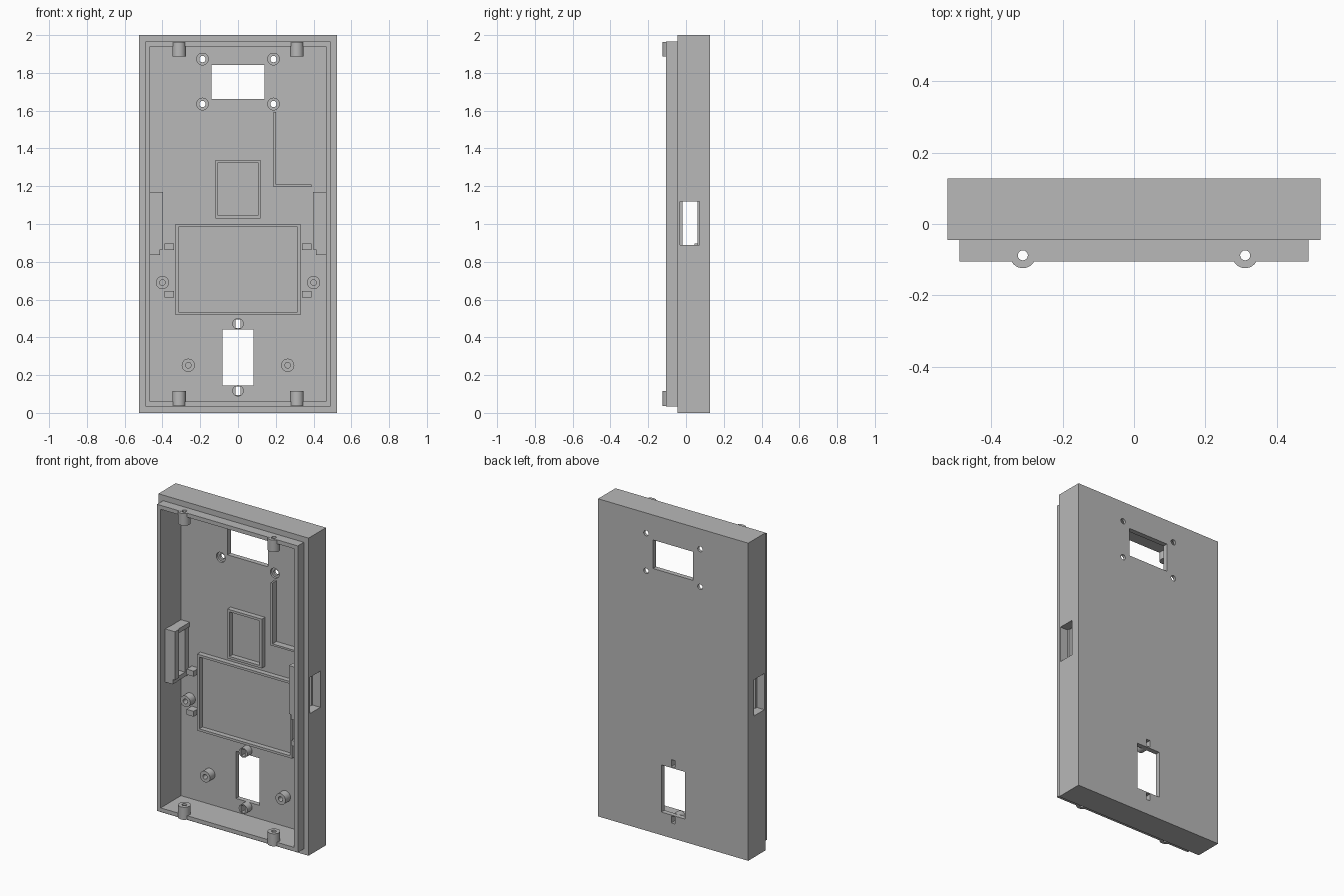
import bpy, math
from mathutils import Matrix

cube = bpy.data.objects.get("Cube")
if cube:
    bpy.data.objects.remove(cube, do_unlink=True)

grey = bpy.data.materials.new("plain grey")
grey.use_nodes = True
COLOUR = (0.48, 0.48, 0.48, 1)
grey.diffuse_color = COLOUR
grey.node_tree.nodes["Principled BSDF"].inputs["Base Color"].default_value = COLOUR

FLOOR = 0.097   # inner face of the back panel
BACK = 0.128


def finish(ob, name):
    ob.name = name
    ob.data.name = name
    ob.data.materials.clear()
    ob.data.materials.append(grey)
    return ob


def box(name, x, y, z):
    """Box from (low, high) ranges."""
    bpy.ops.mesh.primitive_cube_add(size=1)
    ob = bpy.context.object
    size = [r[1] - r[0] for r in (x, y, z)]
    mid = [(r[1] + r[0]) / 2 for r in (x, y, z)]
    ob.data.transform(Matrix.Translation(mid) @ Matrix.Diagonal(size + [1]))
    return finish(ob, name)


def cylinder(name, radius, centre, length, axis="Z"):
    bpy.ops.mesh.primitive_cylinder_add(vertices=32, radius=radius, depth=length)
    ob = bpy.context.object
    turn = Matrix.Rotation(math.pi / 2, 4, "X") if axis == "Y" else Matrix()
    ob.data.transform(Matrix.Translation(centre) @ turn)
    return finish(ob, name)


def peg(name, radius, x, z, front, back):
    return cylinder(name, radius, (x, (front + back) / 2, z), back - front, "Y")


def combine(ob, other, operation="DIFFERENCE"):
    """Apply a boolean and discard the helper."""
    mod = ob.modifiers.new("cut", "BOOLEAN")
    mod.operation, mod.solver, mod.object = operation, "EXACT", other
    bpy.context.view_layer.update()
    graph = bpy.context.evaluated_depsgraph_get()
    mesh = bpy.data.meshes.new_from_object(ob.evaluated_get(graph))
    ob.modifiers.clear()
    ob.data = mesh
    bpy.data.objects.remove(other, do_unlink=True)
    return finish(ob, ob.name)


def frame(name, x, z, wall, height):
    ob = box(name, x, (FLOOR - height, FLOOR + 0.005), z)
    return combine(ob, box("hole", (x[0] + wall, x[1] - wall), (-0.2, 0.2),
                           (z[0] + wall, z[1] - wall)))


def smooth(ob):
    bpy.ops.object.select_all(action="DESELECT")
    ob.select_set(True)
    bpy.context.view_layer.objects.active = ob
    bpy.ops.object.shade_smooth_by_angle(angle=math.radians(30))


# Case shell: stepped tray with a narrower front lip
shell = box("case_shell", (-0.523, 0.523), (-0.045, BACK), (0, 2))
combine(shell, box("lip", (-0.49, 0.49), (-0.105, 0.05), (0.035, 1.965)), "UNION")
combine(shell, box("cavity", (-0.465, 0.465), (-0.3, FLOOR), (0.06, 1.94)))

# Closing bosses on the lip, with vertical screw holes
for x in (-0.312, 0.312):
    for low, high in ((0.036, 0.115), (1.888, 1.964)):
        combine(shell, cylinder("boss", 0.036, (x, -0.088, (low + high) / 2),
                                high - low), "UNION")
    combine(shell, cylinder("drill", 0.014, (x, -0.088, 1), 3))

# Openings in the back panel and both sides
combine(shell, box("screen_hole", (-0.14, 0.14), (0, 0.3), (1.663, 1.843)))
combine(shell, box("lower_hole", (-0.082, 0.082), (0, 0.3), (0.145, 0.442)))
combine(shell, box("side_hole", (-1, 1), (-0.033, 0.072), (0.89, 1.118)))

# Counterbored screw holes around the screen opening
for x in (-0.188, 0.188):
    for z in (1.635, 1.873):
        combine(shell, peg("drill", 0.017, x, z, 0, 0.3))
        combine(shell, peg("counterbore", 0.031, x, z, 0, FLOOR + 0.014))

# Slots beside the lower opening, each with a slotted standoff
for label, z in (("upper", 0.472), ("lower", 0.117)):
    post = peg(label + "_slot_standoff", 0.03, 0, z, 0.05, FLOOR + 0.005)
    for target in (shell, post):
        combine(target, box("slot", (-0.013, 0.013), (0, 0.3), (z - 0.022, z + 0.022)))
    smooth(post)
smooth(shell)

# Raised frames and corner rail on the back panel
frame("large_frame", (-0.33, 0.33), (0.518, 1.0), 0.015, 0.032)
frame("small_frame", (-0.12, 0.12), (1.03, 1.34), 0.015, 0.032)
box("rail_upright", (0.188, 0.2), (FLOOR - 0.04, FLOOR + 0.005), (1.197, 1.592))
box("rail_foot", (0.188, 0.39), (FLOOR - 0.04, FLOOR + 0.005), (1.197, 1.209))

for side, s in (("left", 1), ("right", -1)):
    def span(a, b):
        return tuple(sorted((a * s, b * s)))

    # Hollow standoffs
    for label, x, z in (("middle", 0.4, 0.69), ("lower", 0.263, 0.252)):
        post = peg(f"{side}_{label}_standoff", 0.035, x * s, z, 0.047, FLOOR + 0.005)
        combine(post, peg("drill", 0.015, x * s, z, 0, FLOOR))
        smooth(post)

    # Small support blocks
    for label, z in (("upper", 0.88), ("lower", 0.627)):
        box(f"{side}_{label}_block", span(0.34, 0.39), (0.045, FLOOR + 0.005),
            (z - 0.017, z + 0.017))

    # Bracket around the side opening
    box(f"{side}_bracket_plate", span(0.397, 0.47), (-0.06, -0.018), (0.865, 1.17))
    box(f"{side}_bracket_tab", span(0.412, 0.47), (-0.06, -0.018), (0.835, 0.87))
    box(f"{side}_bracket_upper_arm", span(0.405, 0.47), (-0.03, FLOOR + 0.005), (1.14, 1.168))
    box(f"{side}_bracket_lower_arm", span(0.412, 0.47), (-0.03, FLOOR + 0.005), (0.837, 0.865))
    box(f"{side}_bracket_rail", span(0.412, 0.47), (0.062, FLOOR + 0.005), (0.86, 1.145))
